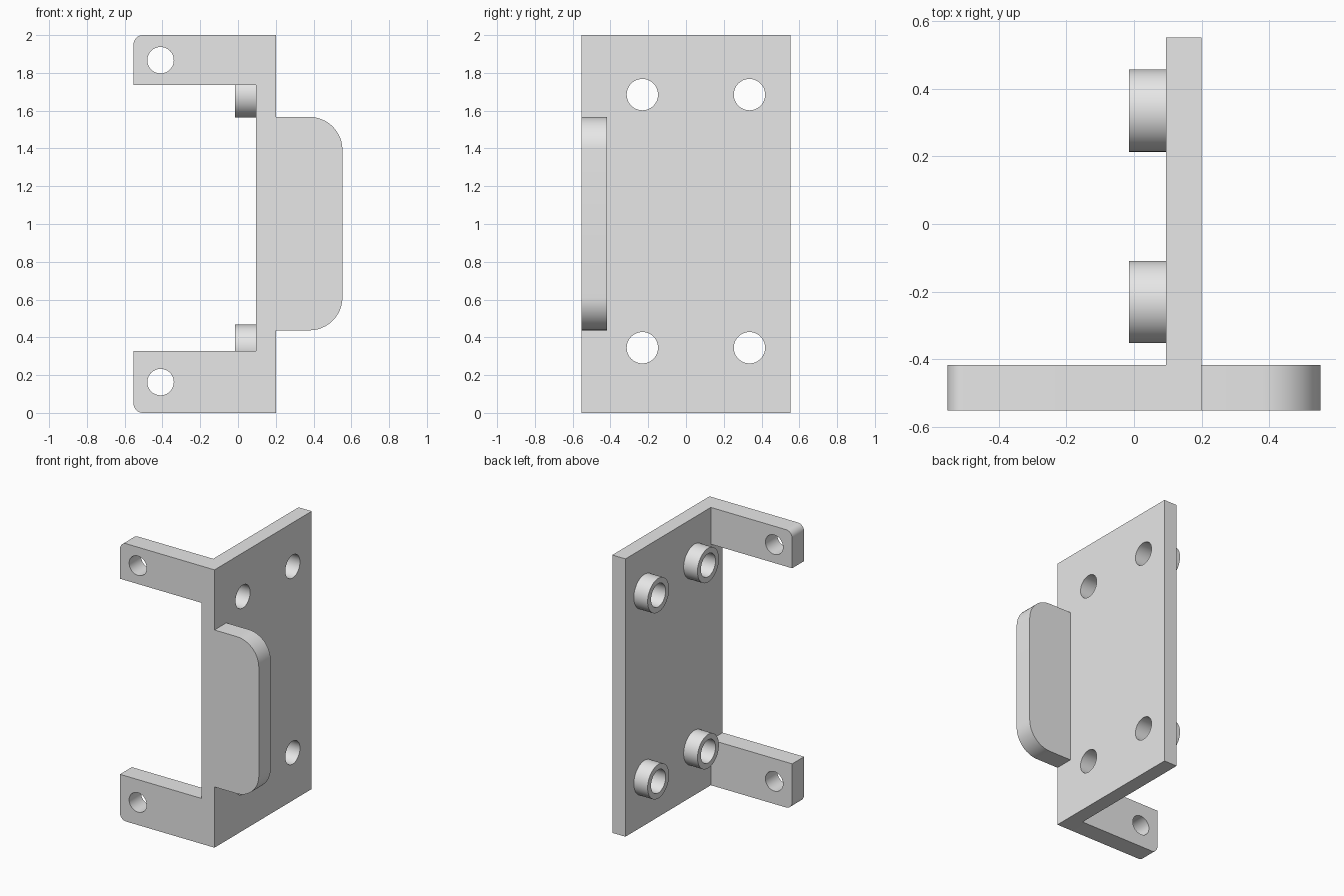
import bpy, bmesh, math
from mathutils import Vector, Matrix

if "Cube" in bpy.data.objects:
    bpy.data.objects.remove(bpy.data.objects["Cube"])

grey = bpy.data.materials.new("light grey")
grey.diffuse_color = (0.8, 0.8, 0.8, 1)
grey.use_nodes = True
grey.node_tree.nodes["Principled BSDF"].inputs["Base Color"].default_value = grey.diffuse_color


def prism(name, points, start, depth):
    """Solid swept from a closed loop of 3D points placed at start."""
    bm = bmesh.new()
    face = bm.faces.new([bm.verts.new(Vector(p) + Vector(start)) for p in points])
    out = bmesh.ops.extrude_face_region(bm, geom=[face])
    verts = [v for v in out["geom"] if isinstance(v, bmesh.types.BMVert)]
    bmesh.ops.translate(bm, verts=verts, vec=depth)
    bmesh.ops.recalc_face_normals(bm, faces=bm.faces)
    mesh = bpy.data.meshes.new(name)
    bm.to_mesh(mesh)
    bm.free()
    mesh.materials.append(grey)
    obj = bpy.data.objects.new(name, mesh)
    bpy.context.collection.objects.link(obj)
    return obj


def arc(cx, cz, r, a0, a1, n):
    """Points of an arc in the xz plane, angles in degrees."""
    angles = [math.radians(a0 + (a1 - a0) * i / n) for i in range(n + 1)]
    return [(cx + r * math.cos(a), 0, cz + r * math.sin(a)) for a in angles]


def cylinder(name, centre, r, axis, length, sides=48):
    ring = arc(0, 0, r, 0, 360 * (sides - 1) / sides, sides - 1)
    if axis == "x":
        ring = [(0, p[0], p[2]) for p in ring]
    depth = (length, 0, 0) if axis == "x" else (0, length, 0)
    return prism(name, ring, centre, depth)


def combine(target, tool, operation):
    mod = target.modifiers.new("combine", "BOOLEAN")
    mod.operation, mod.solver, mod.object = operation, "EXACT", tool
    bpy.context.view_layer.objects.active = target
    bpy.ops.object.modifier_apply(modifier=mod.name)
    bpy.data.objects.remove(tool)


# Main plate
X0, X1, HALF, FLANGE_Y = 0.095, 0.20, 0.553, -0.418
bracket = prism("mounting_bracket",
                [(X0, 0, 0), (X1, 0, 0), (X1, 0, 2), (X0, 0, 2)],
                (0, -HALF, 0), (0, 2 * HALF, 0))

# Front flange: two arms on the left, a rounded tab on the right
r, R = 0.05, 0.175
outline = [(X1, 0, 0), (X1, 0, 0.437)]
outline += arc(HALF - R, 0.437 + R, R, -90, 0, 12)
outline += arc(HALF - R, 1.567 - R, R, 0, 90, 12)
outline += [(X1, 0, 1.567), (X1, 0, 2)]
outline += arc(-HALF + r, 2 - r, r, 90, 180, 8)
outline += [(-HALF, 0, 1.735), (X0, 0, 1.735), (X0, 0, 0.327), (-HALF, 0, 0.327)]
outline += arc(-HALF + r, r, r, 180, 270, 8)
flange = prism("front_flange", outline, (0, -HALF, 0), (0, FLANGE_Y + HALF, 0))
combine(bracket, flange, "UNION")

# Four standoff bosses, each bored through the plate
spots = [(y, z) for y in (-0.231, 0.336) for z in (0.345, 1.685)]
for y, z in spots:
    combine(bracket, cylinder("standoff", (-0.015, y, z), 0.122, "x", 0.15), "UNION")
for y, z in spots:
    combine(bracket, cylinder("bore", (-0.1, y, z), 0.083, "x", 0.4), "DIFFERENCE")

# Screw holes in the arms
for z in (0.163, 1.867):
    combine(bracket, cylinder("screw_hole", (-0.41, -0.7, z), 0.07, "y", 0.4), "DIFFERENCE")

# Smooth round surfaces, keep hard edges
bpy.ops.object.select_all(action="DESELECT")
bracket.select_set(True)
bpy.context.view_layer.objects.active = bracket
bpy.ops.object.shade_smooth_by_angle(angle=math.radians(30))
